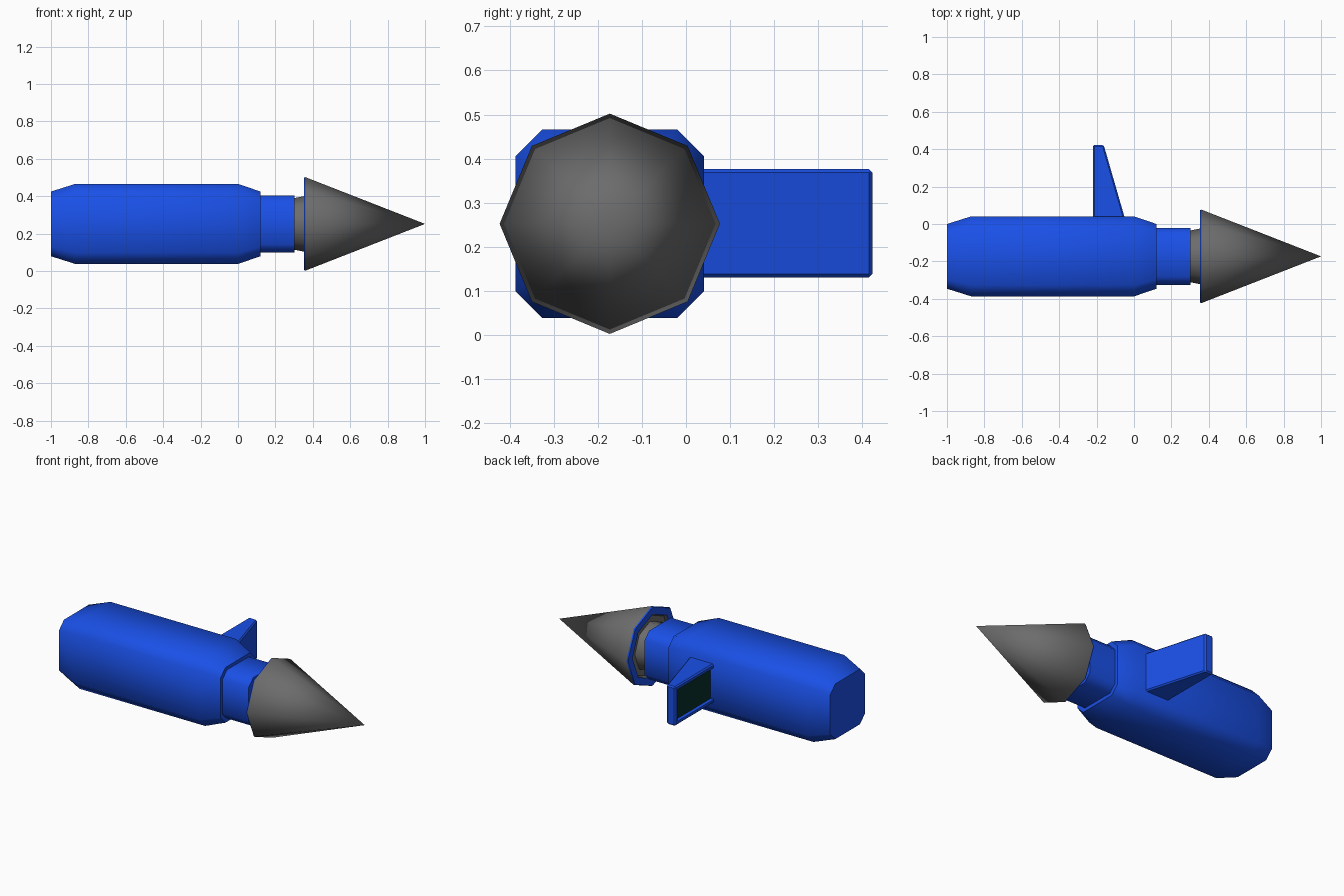
import bpy, bmesh, math

if "Cube" in bpy.data.objects:
    bpy.data.objects.remove(bpy.data.objects["Cube"])

AXIS_Y, AXIS_Z = -0.173, 0.252


def material(name, rgb):
    m = bpy.data.materials.new(name)
    m.diffuse_color = (*rgb, 1)
    m.use_nodes = True
    m.node_tree.nodes["Principled BSDF"].inputs["Base Color"].default_value = m.diffuse_color
    return m


BLUE = material("blue", (0.01, 0.08, 0.8))
GREY = material("dark_grey", (0.15, 0.15, 0.15))
DARK = material("dark_green", (0.003, 0.03, 0.025))


def finish(name, bm, mats, angle=50):
    bmesh.ops.recalc_face_normals(bm, faces=bm.faces)
    me = bpy.data.meshes.new(name)
    bm.to_mesh(me)
    bm.free()
    for m in mats:
        me.materials.append(m)
    ob = bpy.data.objects.new(name, me)
    bpy.context.collection.objects.link(ob)
    bpy.ops.object.select_all(action='DESELECT')
    ob.select_set(True)
    bpy.context.view_layer.objects.active = ob
    bpy.ops.object.shade_smooth_by_angle(angle=math.radians(angle))
    return ob


def chamfered(r, c):
    """Square section with cut corners: flat at r, corner at c."""
    return [(r, -c), (r, c), (c, r), (-c, r), (-r, c), (-r, -c), (-c, -r), (c, -r)]


def octagon(r):
    return [(r * math.cos(i * math.pi / 4), r * math.sin(i * math.pi / 4)) for i in range(8)]


def loft(name, sections, mats, cap_end=True, blue_bands=()):
    """Skin 8-sided sections along x."""
    bm = bmesh.new()
    rings = [[bm.verts.new((x, AXIS_Y + y, AXIS_Z + z)) for y, z in pts] for x, pts in sections]
    for k, (a, b) in enumerate(zip(rings, rings[1:])):
        for i in range(8):
            j = (i + 1) % 8
            f = bm.faces.new((a[i], a[j], b[j], b[i]))
            f.material_index = 1 if k in blue_bands else 0
    bm.faces.new(rings[0])
    if cap_end:
        bm.faces.new(rings[-1])
    else:
        bmesh.ops.pointmerge(bm, verts=rings[-1], merge_co=(1.0, AXIS_Y, AXIS_Z))
    return finish(name, bm, mats)


# Main body with tapered ends
loft("body", [(-1.0, chamfered(0.173, 0.123)), (-0.87, chamfered(0.214, 0.153)),
              (0.0, chamfered(0.214, 0.153)), (0.12, chamfered(0.173, 0.123))], [BLUE])

# Neck
loft("neck", [(0.11, chamfered(0.152, 0.108)), (0.302, chamfered(0.152, 0.108))], [BLUE])

# Nose cone: collar, shallow recess, blue rim, pointed cone
loft("nose_cone", [(0.295, octagon(0.137)), (0.37, octagon(0.152)), (0.37, octagon(0.19)),
                   (0.352, octagon(0.2)), (0.352, octagon(0.246)), (0.36, octagon(0.25)),
                   (1.0, octagon(0.001))], [GREY, BLUE], False, (3, 4))

# Tapered side fin with a recessed dark panel on its rear face
bm = bmesh.new()
outline = [(-0.22, 0.0), (-0.04, 0.0), (-0.162, 0.423), (-0.22, 0.423)]
base = bm.faces.new([bm.verts.new((x, y, 0.13)) for x, y in outline])
ext = bmesh.ops.extrude_face_region(bm, geom=[base])
top = [g for g in ext['geom'] if isinstance(g, bmesh.types.BMVert)]
bmesh.ops.translate(bm, verts=top, vec=(0, 0, 0.246))
bmesh.ops.recalc_face_normals(bm, faces=bm.faces)
bm.normal_update()
outer = [e for e in bm.edges if sum(v.co.y for v in e.verts) > 0.1]
bmesh.ops.bevel(bm, geom=outer, offset=0.008, segments=1, affect='EDGES')
bm.normal_update()
rear = max((f for f in bm.faces if f.normal.x < -0.99), key=lambda f: f.calc_area())
bmesh.ops.inset_individual(bm, faces=[rear], thickness=0.022, depth=0)
bmesh.ops.inset_individual(bm, faces=[rear], thickness=0.002, depth=-0.02)
rear.material_index = 1
finish("side_fin", bm, [BLUE, DARK], 30)
